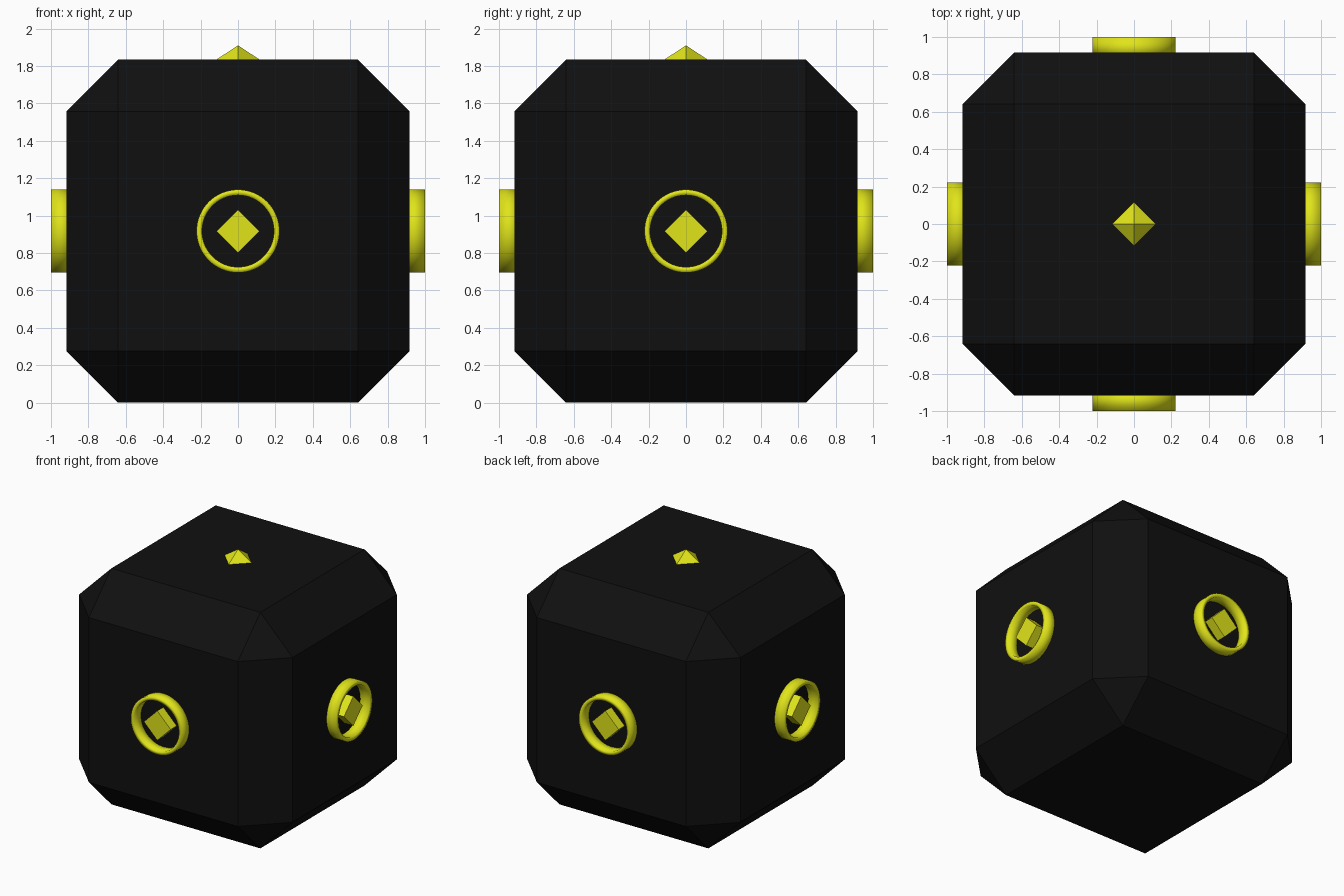
import bpy, bmesh
from math import pi, cos, sin
from mathutils import Matrix

if "Cube" in bpy.data.objects:
    bpy.data.objects.remove(bpy.data.objects["Cube"])

H = 0.9175          # half size of the body, also its centre height
CHAMFER = 0.277


def material(name, rgb):
    m = bpy.data.materials.new(name)
    m.diffuse_color = (*rgb, 1)
    m.use_nodes = True
    m.node_tree.nodes["Principled BSDF"].inputs["Base Color"].default_value = m.diffuse_color
    return m


BLACK = material("black", (0.005, 0.005, 0.005))
YELLOW = material("yellow", (0.75, 0.78, 0.01))


def add_object(name, bm, mat, matrix, smooth=False):
    bmesh.ops.recalc_face_normals(bm, faces=bm.faces)
    for f in bm.faces:
        f.smooth = smooth
    me = bpy.data.meshes.new(name)
    bm.to_mesh(me)
    bm.free()
    me.materials.append(mat)
    ob = bpy.data.objects.new(name, me)
    ob.matrix_world = matrix
    bpy.context.collection.objects.link(ob)
    return ob


def ring(r_out, r_in, z0, z1, n=64):
    # rectangular section swept around z
    bm = bmesh.new()
    section = [(r_out, z0), (r_out, z1), (r_in, z1), (r_in, z0)]
    loops = [[bm.verts.new((r * cos(2 * pi * i / n), r * sin(2 * pi * i / n), z))
              for r, z in section] for i in range(n)]
    for i in range(n):
        a, b = loops[i], loops[(i + 1) % n]
        for k in range(4):
            j = (k + 1) % 4
            bm.faces.new((a[k], b[k], b[j], a[j]))
    return bm


def diamond(r, r_top, z0, z1):
    # four-sided prism or pyramid with its corners on the axes
    bm = bmesh.new()
    bmesh.ops.create_cone(bm, cap_ends=True, segments=4, radius1=r, radius2=r_top,
                          depth=z1 - z0, matrix=Matrix.Translation((0, 0, (z0 + z1) / 2)))
    bmesh.ops.remove_doubles(bm, verts=bm.verts, dist=1e-5)
    return bm


centre = Matrix.Translation((0, 0, H))

# Chamfered cube body
bm = bmesh.new()
bmesh.ops.create_cube(bm, size=2 * H)
bmesh.ops.bevel(bm, geom=bm.edges[:], offset=CHAMFER, offset_type='OFFSET',
                segments=1, affect='EDGES', profile=0.5)
add_object("body", bm, BLACK, centre)

# Ring and diamond stud on each of the four sides
for i, side in enumerate(("front", "right", "back", "left")):
    face = centre @ Matrix.Rotation(i * pi / 2, 4, 'Z') @ Matrix.Rotation(pi / 2, 4, 'X')
    add_object(side + "_ring", ring(0.222, 0.192, H - 0.03, 1.0), YELLOW, face, True)
    add_object(side + "_stud", diamond(0.115, 0.115, H - 0.03, 0.992), YELLOW, face)

# Pyramid stud on top
add_object("top_stud", diamond(0.115, 0, H, 0.993), YELLOW, centre)
